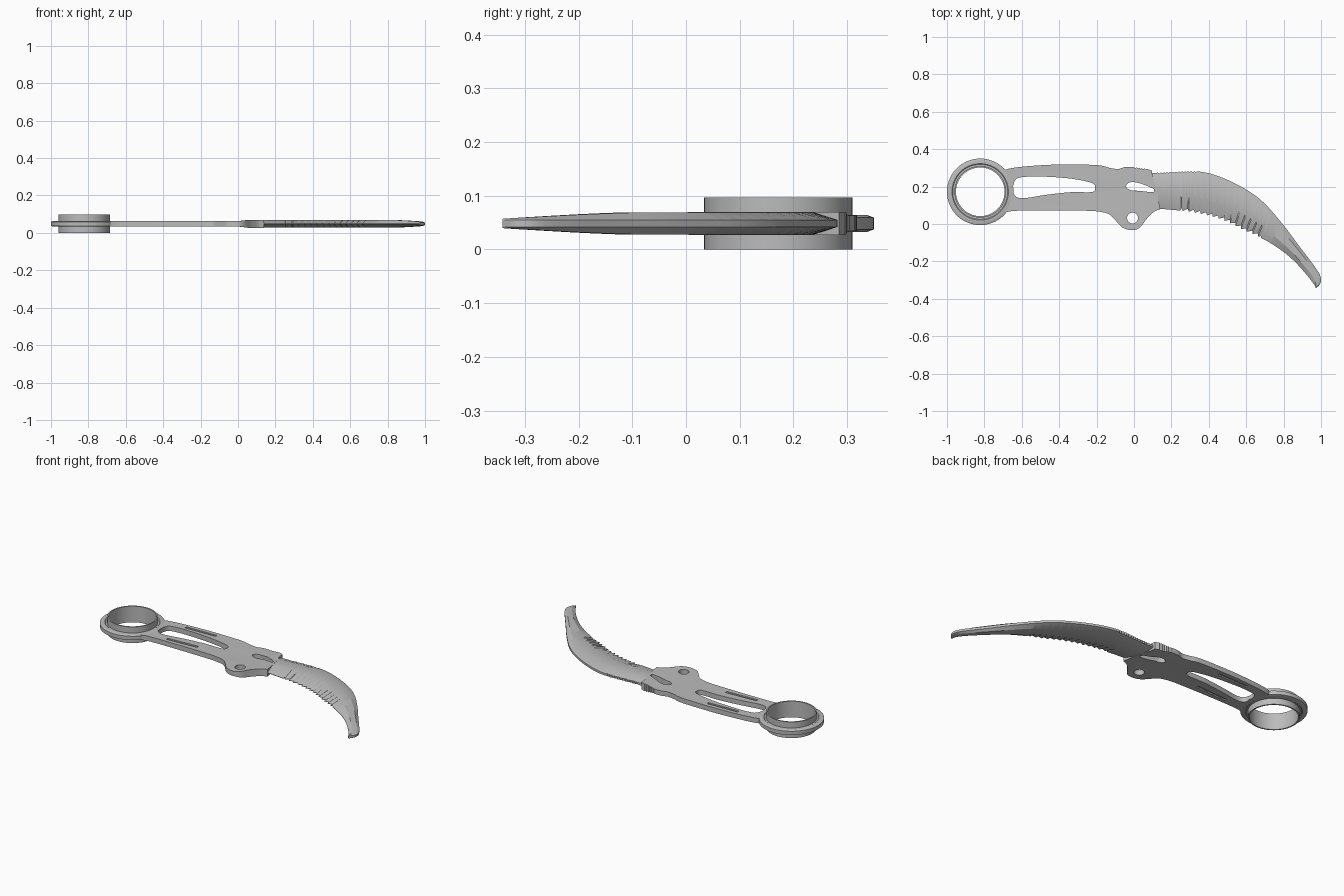
import bpy, bmesh, math
from mathutils import Vector, Matrix

old = bpy.data.objects.get("Cube")
if old:
    bpy.data.objects.remove(old, do_unlink=True)

MID = 0.0485          # height of the middle plane
HANDLE_HALF = 0.0145  # half thickness of the handle
GUARD_HALF = 0.0215   # half thickness beside the blade

steel = bpy.data.materials.new("brushed_steel_grey")
steel.use_nodes = True
steel.diffuse_color = (0.5, 0.5, 0.5, 1)
steel.node_tree.nodes["Principled BSDF"].inputs["Base Color"].default_value = (0.5, 0.5, 0.5, 1)


def smooth_path(points, steps=6, closed=False):
    """Catmull-Rom curve through 2D points."""
    pts = [Vector(p) for p in points]
    n = len(pts)
    out = []
    for i in range(n if closed else n - 1):
        if closed:
            a, b, c, d = (pts[(i + k) % n] for k in (-1, 0, 1, 2))
        else:
            a, b, c, d = (pts[min(max(i + k, 0), n - 1)] for k in (-1, 0, 1, 2))
        for s in range(steps):
            t = s / steps
            out.append(0.5 * (2 * b + (c - a) * t + (2 * a - 5 * b + 4 * c - d) * t ** 2
                              + (3 * b - a - 3 * c + d) * t ** 3))
    if not closed:
        out.append(pts[-1])
    return out


def resample(path, count):
    """Evenly spaced points along a polyline."""
    lengths = [0]
    for a, b in zip(path, path[1:]):
        lengths.append(lengths[-1] + (b - a).length)
    out, k = [], 0
    for i in range(count):
        want = lengths[-1] * i / (count - 1)
        while k < len(path) - 2 and lengths[k + 1] < want:
            k += 1
        t = (want - lengths[k]) / (lengths[k + 1] - lengths[k])
        out.append(path[k].lerp(path[k + 1], t))
    return out


def mesh_object(name, bm):
    bmesh.ops.recalc_face_normals(bm, faces=bm.faces)
    mesh = bpy.data.meshes.new(name)
    bm.to_mesh(mesh)
    bm.free()
    obj = bpy.data.objects.new(name, mesh)
    bpy.context.collection.objects.link(obj)
    mesh.materials.append(steel)
    return obj


def select_only(obj):
    bpy.ops.object.select_all(action='DESELECT')
    obj.select_set(True)
    bpy.context.view_layer.objects.active = obj


def plate(name, outlines, half):
    """Flat plate from an outer outline and any holes."""
    curve = bpy.data.curves.new(name, 'CURVE')
    curve.dimensions = '2D'
    curve.fill_mode = 'BOTH'
    curve.extrude = half
    for outline in outlines:
        spline = curve.splines.new('POLY')
        spline.points.add(len(outline) - 1)
        for point, co in zip(spline.points, outline):
            point.co = (co[0], co[1], 0, 1)
        spline.use_cyclic_u = True
    obj = bpy.data.objects.new(name, curve)
    bpy.context.collection.objects.link(obj)
    obj.location.z = MID
    select_only(obj)
    bpy.ops.object.convert(target='MESH')
    obj = bpy.context.view_layer.objects.active
    obj.data.materials.clear()
    obj.data.materials.append(steel)
    return obj


# Handle outline: upper edge, thumb ridges, end beside the blade, lower edge
upper = smooth_path([(-.69, .29), (-.647, .3), (-.556, .31), (-.4, .318), (-.2, .315),
                     (-.13, .3), (-.085, .294), (-.05, .304), (-.01, .305)])
ridges = [Vector((i * .007, .304 - i * .0009 - .005 * (i % 2))) for i in range(11)]
end = [Vector(p) for p in ((.095, .285), (.1, .25), (.12, .19), (.14, .08))]
lower = smooth_path([(.139, .079), (.107, .065), (.07, .03), (.03, -.02), (-.01, -.033),
                     (-.06, -.02), (-.095, .015), (-.13, .05), (-.18, .065), (-.26, .071),
                     (-.5, .073), (-.64, .07), (-.69, .06)])
outline = upper + ridges + end + lower + [Vector((-.66, .172))]

# Openings in the handle
long_slot = smooth_path([(-.647, .19), (-.635, .235), (-.6, .25), (-.5, .254), (-.34, .243),
                         (-.225, .219), (-.208, .195), (-.225, .171), (-.34, .17),
                         (-.475, .155), (-.59, .138), (-.635, .15)], closed=True)
short_slot = smooth_path([(-.043, .202), (-.02, .223), (.03, .218), (.1, .19), (.107, .178),
                          (.1, .17), (.03, .177), (-.02, .181)], closed=True)
pivot_hole = [Vector((-.008 + .029 * math.cos(a), .032 + .029 * math.sin(a)))
              for a in (math.tau * i / 32 for i in range(32))]
handle = plate("handle", [outline, long_slot, short_slot, pivot_hole], HANDLE_HALF)

# Thicken the handle towards the blade
bm = bmesh.new()
bm.from_mesh(handle.data)
bmesh.ops.remove_doubles(bm, verts=bm.verts, dist=0.00005)
for cut in (0, .03, .06):
    bmesh.ops.bisect_plane(bm, geom=bm.verts[:] + bm.edges[:] + bm.faces[:],
                           plane_co=(cut, 0, 0), plane_no=(1, 0, 0))
for v in bm.verts:
    t = min(max(v.co.x / .06, 0), 1)
    v.co.z *= 1 + (GUARD_HALF / HANDLE_HALF - 1) * t * t * (3 - 2 * t)
bmesh.ops.recalc_face_normals(bm, faces=bm.faces)
bm.to_mesh(handle.data)
bm.free()

# Shallow grooves on both faces of the handle
bm = bmesh.new()
for y, tilt in ((.284, .03), (.108, .05)):
    for side in (-1, 1):
        place = (Matrix.Translation((-.445, y, MID + side * HANDLE_HALF))
                 @ Matrix.Rotation(tilt, 4, 'Z') @ Matrix.Diagonal((.2, .015, .014, 1)))
        bmesh.ops.create_cube(bm, size=1, matrix=place)
cutter = mesh_object("groove_cutter", bm)
cutter.hide_render = True
boolean = handle.modifiers.new("grooves", 'BOOLEAN')
boolean.operation = 'DIFFERENCE'
boolean.solver = 'EXACT'
boolean.object = cutter
select_only(handle)
bpy.ops.object.modifier_apply(modifier="grooves")
bpy.data.objects.remove(cutter, do_unlink=True)

# Finger ring: a tube with a chamfered flange, turned around its axis
half_profile = [(.13, .0485), (.138, .0485), (.138, .0125), (.147, .0125), (.151, .0155),
                (.166, .0155), (.178, .011)]
profile = half_profile + [(r, -z) for r, z in reversed(half_profile)]
SIDES = 64
bm = bmesh.new()
rings = []
for i in range(SIDES):
    a = math.tau * i / SIDES
    rings.append([bm.verts.new((-.822 + r * math.cos(a), .172 + r * math.sin(a), MID + z))
                  for r, z in profile])
for i in range(SIDES):
    one, two = rings[i], rings[(i + 1) % SIDES]
    for k in range(len(profile)):
        m = (k + 1) % len(profile)
        bm.faces.new((one[k], one[m], two[m], two[k]))
ring = mesh_object("finger_ring", bm)

# Blade: sections lofted between the spine and the cutting edge
STATIONS = 150
spine = resample(smooth_path([(.095, .272), (.19, .278), (.326, .282), (.433, .262),
                              (.567, .203), (.684, .123), (.79, .005), (.887, -.123),
                              (.968, -.23), (.998, -.283), (.995, -.32), (.975, -.342)]), STATIONS)
edge = resample(smooth_path([(.13, .082), (.257, .07), (.38, .048), (.487, .016), (.593, -.037),
                             (.7, -.085), (.807, -.155), (.887, -.23), (.957, -.315),
                             (.972, -.342)]), STATIONS)
bm = bmesh.new()
sections = []
for i, (s, e) in enumerate(zip(spine, edge)):
    s, e = s.copy(), e.copy()
    across = (e - s).normalized()
    if .25 < e.x < .68:                      # teeth on the cutting edge
        e -= across * .016 * (i % 5) / 4
    if .12 < s.x < .34:                      # fine ridges on the spine
        s += across * .005 * (i % 2)
    taper = 1 - .58 * max(0, (i / (STATIONS - 1) - .7) / .3) ** 1.5
    half = .0208 * taper
    section = [(0, .0065), (.22, half), (.66, half), (1, .0012)]
    section += [(t, -h) for t, h in reversed(section)]
    sections.append([bm.verts.new((*s.lerp(e, t), MID + h)) for t, h in section])
for one, two in zip(sections, sections[1:]):
    for k in range(len(one)):
        m = (k + 1) % len(one)
        bm.faces.new((one[k], one[m], two[m], two[k]))
bm.faces.new(sections[0])
bm.faces.new(sections[-1])
blade = mesh_object("blade", bm)

# Smooth shading with crisp edges
for obj in (handle, ring, blade):
    select_only(obj)
    bpy.ops.object.shade_smooth_by_angle(angle=math.radians(25))
